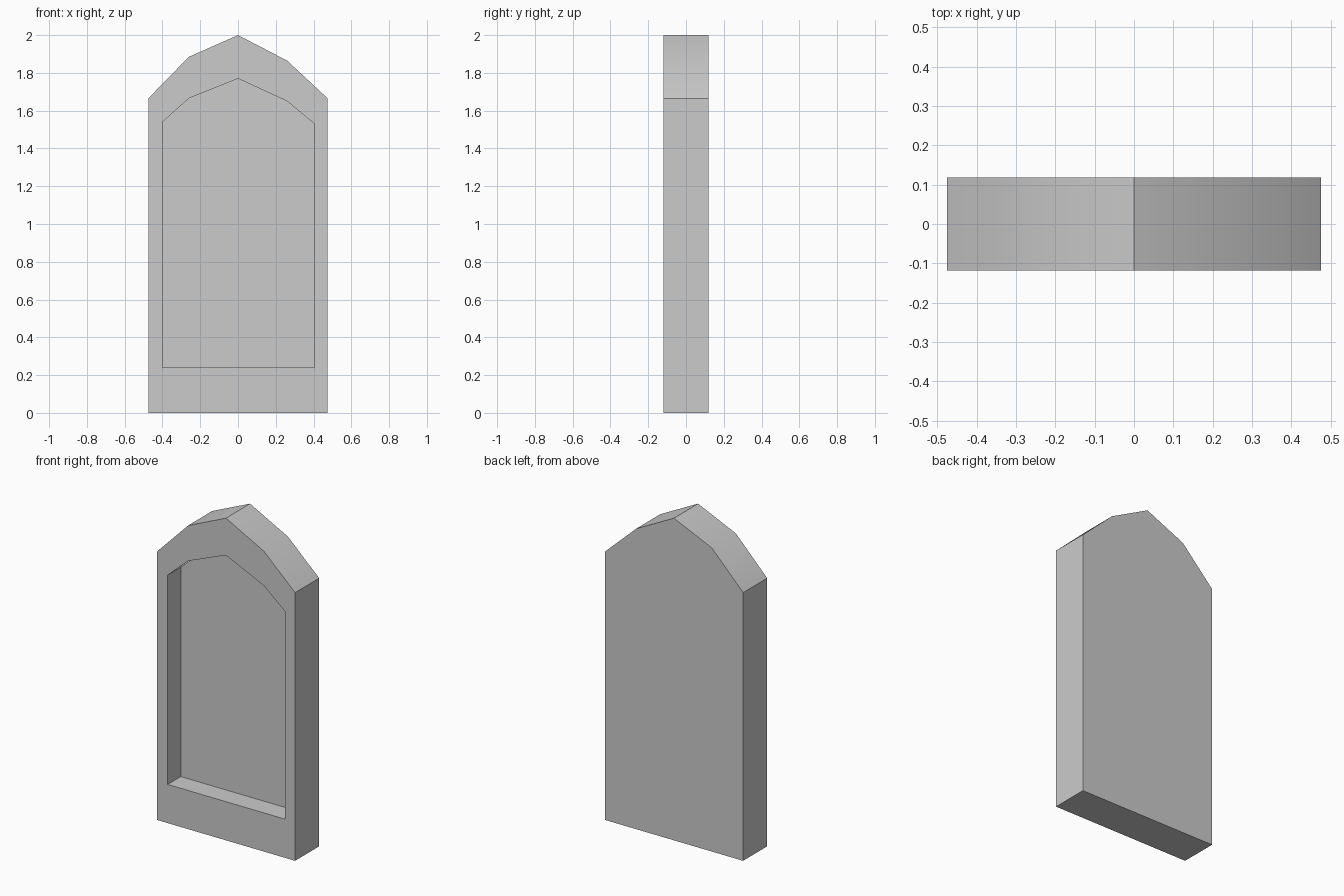
import bpy, bmesh, math

if "Cube" in bpy.data.objects:
    bpy.data.objects.remove(bpy.data.objects["Cube"])

# Matching x,z profiles: slab outline and recessed panel outline
OUTER = [(-0.475, 0), (0.475, 0), (0.475, 1.665), (0.26, 1.865),
         (0, 2.0), (-0.26, 1.885), (-0.475, 1.665)]
INNER = [(-0.4, 0.24), (0.405, 0.24), (0.405, 1.53), (0.26, 1.65),
         (0, 1.77), (-0.26, 1.665), (-0.4, 1.54)]
HALF, RECESS = 0.118, 0.128

bm = bmesh.new()


def ring(profile, y):
    return [bm.verts.new((x, y, z)) for x, z in profile]


def bridge(a, b):
    for i in range(len(a)):
        j = (i + 1) % len(a)
        bm.faces.new((a[i], a[j], b[j], b[i]))


# Back, outer sides, front border, recess walls, recessed panel
rings = [ring(OUTER, HALF), ring(OUTER, -HALF),
         ring(INNER, -HALF), ring(INNER, -HALF + RECESS)]
bm.faces.new(rings[0])
for a, b in zip(rings, rings[1:]):
    bridge(a, b)
bm.faces.new(rings[-1])
bmesh.ops.recalc_face_normals(bm, faces=bm.faces[:])

mesh = bpy.data.meshes.new("arched_slab")
bm.to_mesh(mesh)
bm.free()
slab = bpy.data.objects.new("arched_slab", mesh)
bpy.context.collection.objects.link(slab)

# Soft shading over the arch, sharp elsewhere
bpy.context.view_layer.objects.active = slab
slab.select_set(True)
bpy.ops.object.shade_smooth_by_angle(angle=math.radians(40))
